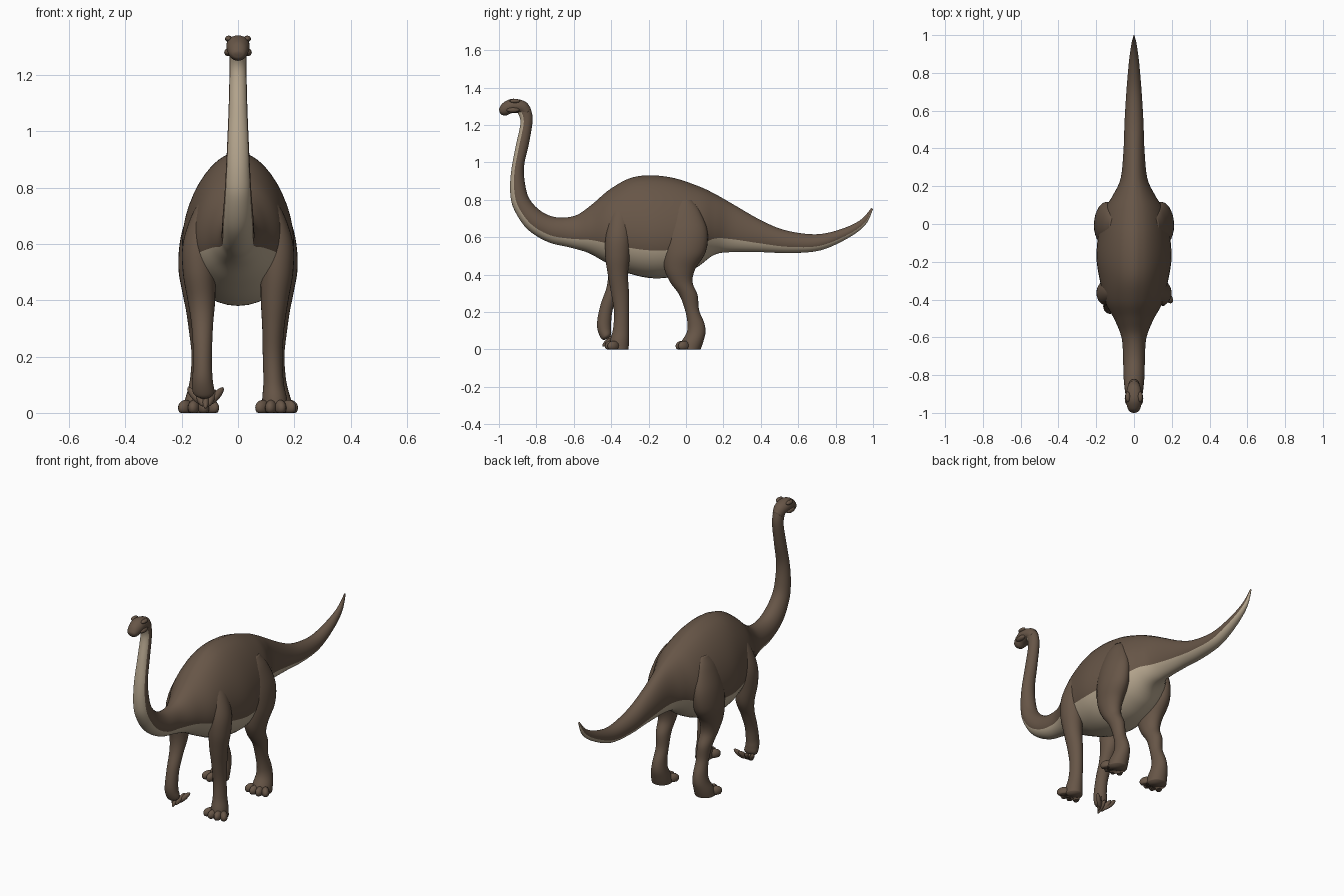
import bpy, bmesh, math
from mathutils import Vector, Matrix

def material(name, col):
    m = bpy.data.materials.new(name)
    m.diffuse_color = (*col, 1)
    return m

BROWN = material("brown_hide", (0.135, 0.092, 0.063))
TAN = material("tan_belly", (0.47, 0.385, 0.275))

def finish(bm, name, mats):
    bmesh.ops.recalc_face_normals(bm, faces=bm.faces)
    for f in bm.faces:
        f.smooth = True
    me = bpy.data.meshes.new(name)
    bm.to_mesh(me)
    bm.free()
    for m in mats:
        me.materials.append(m)
    ob = bpy.data.objects.new(name, me)
    bpy.context.collection.objects.link(ob)
    return ob

def smooth_rows(rows, steps=6):
    """Catmull-Rom interpolation of table rows."""
    out = []
    for i in range(len(rows) - 1):
        p = [rows[max(i - 1, 0)], rows[i], rows[i + 1], rows[min(i + 2, len(rows) - 1)]]
        for s in range(steps):
            t = s / steps
            out.append([0.5 * (2 * b + (c - a) * t + (2 * a - 5 * b + 4 * c - d) * t * t
                               + (3 * b - a - 3 * c + d) * t ** 3) for a, b, c, d in zip(*p)])
    out.append(list(rows[-1]))
    return out

def loft(name, rows, belly=0, egg=0, ridge=0, side=1, n=40):
    """Rows: upper y, z, lower y, z, half width, centre x. Rings join both points."""
    bm = bmesh.new()
    rings = []
    for y0, z0, y1, z1, w, cx in smooth_rows(rows):
        c = Vector((cx * side, (y0 + y1) / 2, (z0 + z1) / 2))
        h = Vector((0, (y0 - y1) / 2, (z0 - z1) / 2))
        k = egg * min(1, w / 0.2)
        ring = []
        for j in range(n):
            a = 2 * math.pi * j / n
            up = math.cos(a) * (1 + (ridge * min(1, w / 0.1) if j == 0 else 0))
            ring.append(bm.verts.new(c + h * up + Vector((w * math.sin(a) * (1 - k * math.cos(a)), 0, 0))))
        rings.append(ring)
    for r, q in zip(rings, rings[1:]):
        for j in range(n):
            f = bm.faces.new((r[j], r[(j + 1) % n], q[(j + 1) % n], q[j]))
            # pale underside: the lower sector of every ring
            if belly and math.cos(2 * math.pi * (j + 0.5) / n) < -belly:
                f.material_index = 1
    bm.faces.new(rings[0])
    bm.faces.new(rings[-1])
    return finish(bm, name, [BROWN, TAN] if belly else [BROWN])

def blob(name, loc, size, rot=(0, 0, 0), floor=False):
    bm = bmesh.new()
    bmesh.ops.create_uvsphere(bm, u_segments=16, v_segments=10, radius=1)
    R = Matrix.Rotation(rot[2], 4, 'Z') @ Matrix.Rotation(rot[0], 4, 'X')
    bm.transform(Matrix.Translation(loc) @ R @ Matrix.Diagonal((*size, 1)))
    if floor:
        for v in bm.verts:
            v.co.z = max(v.co.z, 0)
    return finish(bm, name, [BROWN])

# neck, torso and tail in one skin
body = [
    (-.835, 1.30, -.90, 1.265, .03), (-.82, 1.23, -.885, 1.21, .03),
    (-.84, 1.10, -.912, 1.08, .033), (-.866, .98, -.935, .95, .038),
    (-.86, .88, -.94, .84, .043), (-.835, .80, -.92, .75, .048),
    (-.77, .735, -.85, .645, .055), (-.69, .705, -.74, .575, .058),
    (-.59, .715, -.62, .545, .065), (-.50, .775, -.52, .515, .10),
    (-.41, .85, -.42, .46, .15), (-.30, .91, -.30, .405, .178),
    (-.19, .925, -.17, .38, .195), (-.06, .91, -.04, .395, .185),
    (.075, .865, .06, .44, .16), (.16, .825, .15, .505, .11),
    (.25, .775, .24, .52, .07), (.40, .69, .40, .52, .055),
    (.53, .637, .555, .515, .05), (.69, .615, .72, .53, .04),
    (.82, .64, .87, .597, .028), (.93, .69, .96, .667, .015),
    (.99, .755, 1.0, .75, .003)]
loft("body", [r + (0,) for r in body], belly=0.5, egg=0.2, ridge=0.02)

# head with brow ridges and cheeks
loft("head", [
    (-.83, 1.29, -.87, 1.24, .028, 0), (-.855, 1.322, -.88, 1.257, .035, 0),
    (-.90, 1.338, -.90, 1.265, .041, 0), (-.94, 1.338, -.935, 1.262, .041, 0),
    (-.978, 1.318, -.965, 1.25, .035, 0), (-.995, 1.295, -.988, 1.256, .024, 0),
    (-1.0, 1.283, -.997, 1.27, .01, 0)])
for s in (1, -1):
    blob("brow", (s * .033, -.915, 1.328), (.013, .028, .011))
    blob("cheek", (s * .034, -.925, 1.28), (.015, .035, .014))

# standing legs: back y, front y, z, half width, centre x
def leg(name, rows, side):
    loft(name, [(b, z, f, z, w, x) for b, f, z, w, x in rows], side=side, n=28)

hind = [(.03, -.04, .80, .02, .11), (.075, -.085, .74, .04, .125), (.115, -.11, .63, .06, .142),
        (.105, -.12, .52, .066, .146), (.05, -.115, .43, .056, .142), (.035, -.085, .36, .046, .138),
        (.062, -.035, .29, .039, .135), (.07, -.005, .21, .034, .131), (.098, .008, .14, .036, .132),
        (.104, .004, .09, .042, .134), (.092, -.025, .04, .052, .138), (.078, -.035, 0, .055, .14)]
upper = [(-.32, -.38, .78, .02, .10), (-.30, -.41, .70, .045, .12), (-.295, -.43, .60, .058, .138),
         (-.30, -.432, .50, .058, .138), (-.31, -.418, .40, .049, .13)]
front = upper + [(-.305, -.40, .30, .039, .125), (-.305, -.385, .20, .035, .123),
                 (-.305, -.39, .11, .036, .126), (-.305, -.405, .05, .044, .13),
                 (-.307, -.41, 0, .047, .132)]

def toes(name, x, y, side, reach):
    for i in range(4):
        a = (i - 1.5) * .42
        blob(name, (side * x + math.sin(a) * .078, y + (1 - math.cos(a)) * .06, .018),
             (.021, reach, .028), (0, 0, a), True)

for s in (1, -1):
    leg("hind_leg", hind, s)
    toes("hind_toe", .14, -.022, s, .036)
leg("front_leg", front, 1)
toes("front_toe", .134, -.4, 1, .036)

# lifted front leg, bent at the wrist
loft("lifted_front_leg",
     [(b, z, f, z, w, x) for b, f, z, w, x in upper]
     + [(-.355, .31, -.425, .33, .039, .127), (-.39, .22, -.455, .245, .034, .126),
        (-.40, .15, -.473, .165, .034, .126), (-.40, .11, -.474, .11, .037, .126),
        (-.40, .085, -.455, .06, .038, .122), (-.405, .068, -.435, .05, .02, .12)],
     side=-1, n=28)
for i in range(5):
    a = (i - 2) * .45
    blob("hanging_toe", (-.115 + math.sin(a) * .05, -.415 + .012 * abs(i - 2), .045 + .008 * abs(i - 2)),
         (.012, .042, .014), (-.75, 0, math.pi - a))
